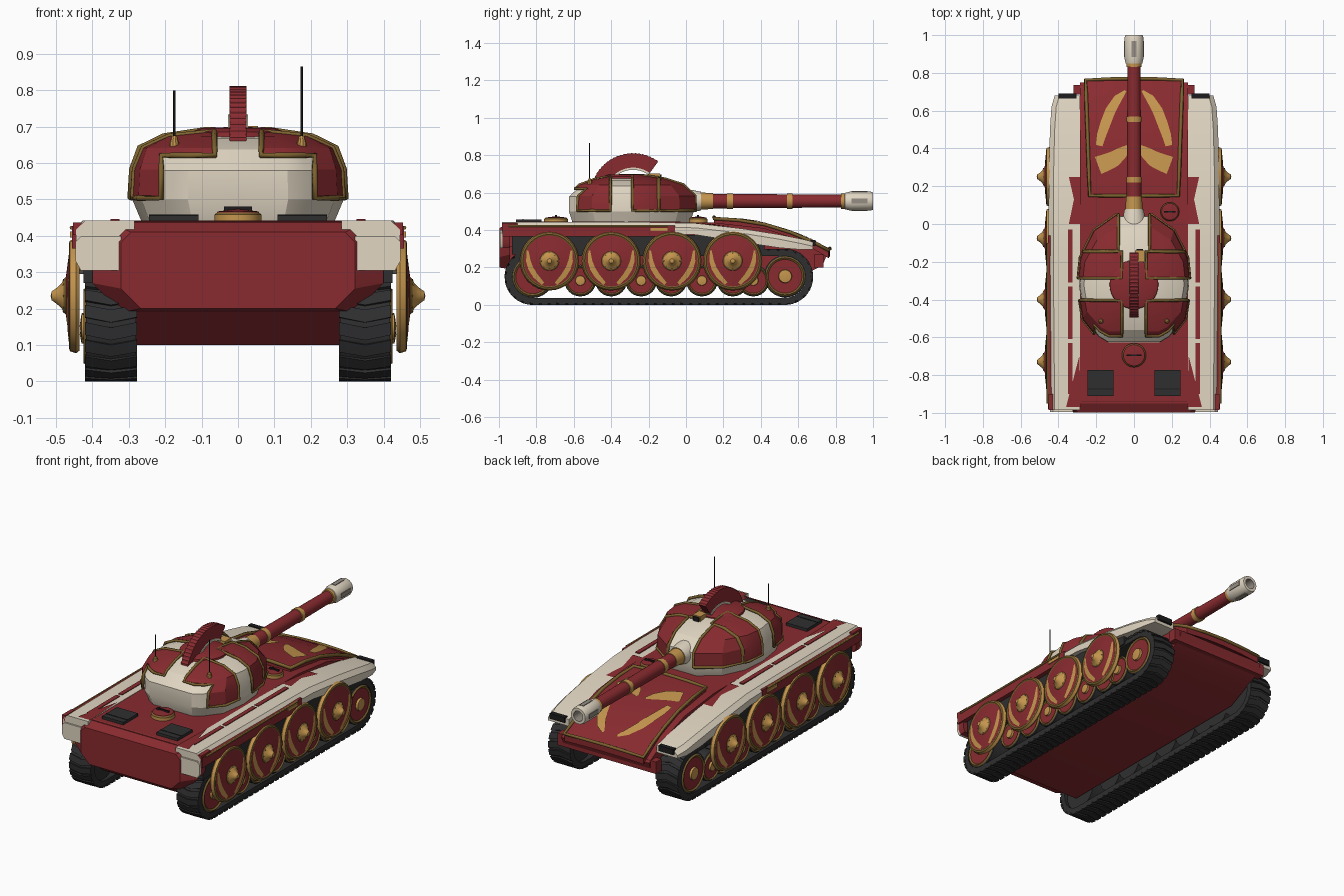
import bpy, bmesh, math
from mathutils import Vector

if "Cube" in bpy.data.objects:
    bpy.data.objects.remove(bpy.data.objects["Cube"])


def material(name, r, g, b):
    m = bpy.data.materials.new(name)
    m.use_nodes = True
    m.diffuse_color = (r, g, b, 1)
    m.node_tree.nodes["Principled BSDF"].inputs["Base Color"].default_value = (r, g, b, 1)
    return m


RED = material("deep red", .25, .024, .029)
CREAM = material("cream", .75, .67, .54)
GOLD = material("gold", .55, .3, .075)
TRIM = material("dark gold", .2, .12, .028)
RUBBER = material("track black", .028, .028, .03)
DARK = material("dark metal", .012, .012, .013)
SHADE = material("slot grey", .3, .27, .23)


def mesh(name, verts, faces, mats, facing=None, angle=30):
    """Mesh object; mats is one material or one per face."""
    if not isinstance(mats, list):
        mats = [mats] * len(faces)
    slots = list(dict.fromkeys(mats))
    bm = bmesh.new()
    vs = [bm.verts.new(v) for v in verts]
    for f, m in zip(faces, mats):
        bm.faces.new([vs[i] for i in f]).material_index = slots.index(m)
    bmesh.ops.remove_doubles(bm, verts=bm.verts, dist=1e-5)
    bmesh.ops.recalc_face_normals(bm, faces=bm.faces)
    bm.normal_update()
    if facing and sum(f.normal.dot(Vector(facing)) for f in bm.faces) < 0:
        bmesh.ops.reverse_faces(bm, faces=bm.faces)
    me = bpy.data.meshes.new(name)
    bm.to_mesh(me)
    bm.free()
    for m in slots:
        me.materials.append(m)
    me.shade_smooth()
    me.set_sharp_from_angle(angle=math.radians(angle))
    ob = bpy.data.objects.new(name, me)
    bpy.context.collection.objects.link(ob)
    return ob


def loft(name, rings, mat, caps=True, cyclic=False, angle=30):
    n, k = len(rings[0]), len(rings)
    faces = [(a * n + i, a * n + (i + 1) % n, (a + 1) % k * n + (i + 1) % n, (a + 1) % k * n + i)
             for a in range(k if cyclic else k - 1) for i in range(n)]
    if caps:
        faces += [tuple(range(n)), tuple(range((k - 1) * n, k * n))]
    return mesh(name, [p for r in rings for p in r], faces, mat, None, angle)


def box(name, lo, hi, mat):
    ring = lambda z: [(lo[0], lo[1], z), (hi[0], lo[1], z), (hi[0], hi[1], z), (lo[0], hi[1], z)]
    return loft(name, [ring(lo[2]), ring(hi[2])], mat)


def lathe(name, loc, axis, prof, mats, n=32):
    """Revolve (radius, height) points; one material per profile segment."""
    q = Vector(axis).to_track_quat('Z', 'Y')
    verts = [Vector(loc) + q @ Vector((r * math.cos(t), r * math.sin(t), h))
             for r, h in prof for t in [math.tau * i / n for i in range(n)]]
    faces, fm = [], []
    for a in range(len(prof) - 1):
        for i in range(n):
            j = (i + 1) % n
            faces.append((a * n + i, a * n + j, (a + 1) * n + j, (a + 1) * n + i))
            fm.append(mats[a] if isinstance(mats, list) else mats)
    return mesh(name, verts, faces, fm)


def tube(name, pts, r, mat, cyclic=False):
    cu = bpy.data.curves.new(name, 'CURVE')
    cu.dimensions = '3D'
    cu.bevel_depth, cu.bevel_resolution, cu.use_fill_caps = r, 1, True
    sp = cu.splines.new('POLY')
    sp.points.add(len(pts) - 1)
    for p, co in zip(sp.points, pts):
        p.co = (*co, 1)
    sp.use_cyclic_u = cyclic
    cu.materials.append(mat)
    bpy.context.collection.objects.link(bpy.data.objects.new(name, cu))


def stroke(name, pts, widths, surface, facing, mat):
    """Painted stroke laid on a surface, one half-width per point."""
    n, verts = len(pts), []
    for i, (p, w) in enumerate(zip(pts, widths)):
        t = (Vector(pts[min(i + 1, n - 1)]) - Vector(pts[max(i - 1, 0)])).normalized()
        verts += [surface(p[0] - t.y * w, p[1] + t.x * w), surface(p[0] + t.y * w, p[1] - t.x * w)]
    mesh(name, verts, [(2 * i, 2 * i + 1, 2 * i + 3, 2 * i + 2) for i in range(n - 1)], mat, facing)


def lerp(table, x):
    for (a, p), (b, q) in zip(table, table[1:]):
        if x <= b:
            break
    return p + (q - p) * (x - a) / (b - a)


# Hull
side = [(-.95, .195), (-.84, .1), (.5, .1), (.73, .21), (.75, .26), (.6, .35), (.42, .41), (.15, .44), (-.95, .44)]
loft("hull", [[(x, y, z) for y, z in side] for x in (-.285, .285)], RED)
deck = [(-.95, .31), (.3, .31), (.3, .37), (-.95, .38)]
loft("sponson", [[(x, y, z) for y, z in deck] for x in (-.33, .33)], RED)
box("nose_bar", (-.32, .685, .2), (.32, .735, .27), RED)


def octagon(y, w, z0, z1, c):
    return [(-w + c, y, z0), (w - c, y, z0), (w, y, z0 + c), (w, y, z1 - c * .5), (w - c * .5, y, z1),
            (-w + c * .5, y, z1), (-w, y, z1 - c * .5), (-w, y, z0 + c)]


loft("rear_plate", [octagon(-.998, .322, .2, .41, .055), octagon(-.94, .4, .19, .442, .08)], RED)

# Raised front armour panel with trim and painted wings
ARC = [(.15, .468), (.28, .46), (.42, .438), (.56, .395), (.68, .345), (.77, .3)]


def glacis(x, y, lift=0.):
    return (x, y - .12 * x * x * (y > .7), lerp(ARC, y) - .15 * x * x + lift)


edge = lambda y: .235 + .035 * (y - .15)
cols = [-1, -.5, 0, .5, 1]
loft("front_panel", [[glacis(c * edge(y), y) for c in cols] + [glacis(c * edge(y), y, -.04) for c in cols[::-1]]
                     for y, _ in ARC], RED)
rim = [glacis(-edge(y), y, .002) for y, _ in ARC] + [glacis(c * .257, .77, .002) for c in cols[1:-1]]
rim += [glacis(edge(y), y, .002) for y, _ in ARC[::-1]] + [glacis(c * .235, .15, .002) for c in cols[-2:0:-1]]
tube("front_panel_trim", rim, .01, TRIM, True)
for s in (-1, 1):
    on = lambda x, y: glacis(s * x, y, .006)
    stroke("painted_wing", [(.045, .705), (.085, .665), (.125, .6), (.152, .53), (.172, .47), (.185, .415)],
           [.006, .022, .027, .027, .024, .018], on, (0, 0, 1), GOLD)
    stroke("painted_feather", [(.025, .415), (.06, .38), (.105, .345), (.15, .325), (.19, .31)],
           [.008, .03, .042, .046, .048], on, (0, 0, 1), GOLD)

# Fenders, mudflaps, side strips and track guards
FENDER = [(-.985, .445, .442, .385), (-.2, .452, .442, .385), (.05, .452, .437, .375), (.3, .45, .408, .335),
          (.5, .445, .376, .305), (.62, .437, .352, .295), (.68, .42, .338, .297)]
for s in (-1, 1):
    loft("fender", [[(s * a, y, b) for a, b in ((.285, lo), (xo, lo), (xo, hi - .025), (xo - .025, hi), (.285, hi))]
                    for y, xo, hi, lo in FENDER], CREAM)
    fl = [(.322, .305), (.432, .305), (.446, .33), (.446, .385), (.43, .4), (.322, .4)]
    for name, y0, y1, m in (("mudflap", -.994, -.98, CREAM), ("mudflap_backing", -.98, -.94, RED)):
        loft(name, [[(s * a, y, b) for a, b in fl] for y in (y0, y1)], m)
    box("track_guard", (s * .39, -.93, .27), (s * .425, .42, .375), RUBBER)
    box("fender_side_strip", (s * .43, -.98, .365), (s * .456, -.06, .425), RED)
    box("fender_end_strip", (s * .43, -.985, .402), (s * .453, -.9, .437), RED)
    tube("side_rail", [(s * .457, -.95, .422), (s * .457, -.1, .422)], .006, TRIM)
    box("side_clasp", (s * .45, -.19, .395), (s * .461, -.1, .412), GOLD)
    box("front_lamp", (s * .305, .665, .316), (s * .4, .692, .348), DARK)
    for a, b in ((-.9, -.63), (-.61, -.33), (-.31, -.03)):
        box("fender_stripe", (s * .325, a, .44), (s * .35, b, .446), RED)
    for tri in ([(.28, 0), (.345, 0), (.318, .13), (.345, .25), (.28, .25)], [(.28, -.97), (.36, -.97), (.29, -.7)]):
        mesh("fender_shard", [(s * x, y, lerp([(f[0], f[2]) for f in FENDER], y) + .004) for x, y in tri],
             [tuple(range(len(tri)))], RED, (0, 0, 1))
    box("engine_grille", (s * .108, -.91, .44), (s * .245, -.772, .456), RUBBER)
    box("grille_groove", (s * .108, -.875, .45), (s * .245, -.87, .458), DARK)

# Deck hatches
for name, x, y, r in (("engine_hatch", 0, -.695, .064), ("driver_hatch", .19, .065, .05)):
    lathe(name, (x, y, .44), (0, 0, 1), [(r, 0), (r, .018), (r * .9, .024), (r * .88, .027), (0, .034)],
          [GOLD, TRIM, RED, RED], 24)
    box(name + "_handle", (x - r * .6, y - .005, .47), (x + r * .6, y + .005, .48), DARK)

# Tracks
Y0, Y1, ZC, R = -.82, .53, .15, .143
LENGTH = 2 * (Y1 - Y0) + math.tau * R


def track(d, r):
    """Point on the track loop at distance d, offset to radius r."""
    d, run, half = d % LENGTH, Y1 - Y0, math.pi * R
    if d < run:
        return (Y0 + d, ZC - r)
    if d < run + half:
        a = (d - run) / R
        return (Y1 + r * math.sin(a), ZC - r * math.cos(a))
    if d < 2 * run + half:
        return (Y1 - (d - run - half), ZC + r)
    a = (d - 2 * run - half) / R
    return (Y0 - r * math.sin(a), ZC + r * math.cos(a))


LINKS = 76
for s in (-1, 1):
    at = lambda x, d, r: (s * x, *track(d, r))
    rings = [[at(.28, d, .112), at(.418, d, .112), at(.418, d, R), at(.28, d, R)]
             for d in [LENGTH * i / LINKS for i in range(LINKS)]]
    loft("track_belt", rings, RUBBER, False, True)
    verts, faces = [], []
    for i in range(LINKS):
        for xa, xb in ((.278, .349), (.42, .349)):
            d, b = LENGTH * i / LINKS, len(verts)
            verts += [at(x, d + e + k, r) for r in (.138, .15) for x, k in ((xa, 0), (xb, .014)) for e in (0, .034)]
            faces += [tuple(b + j for j in f) for f in ((0, 1, 3, 2), (4, 5, 7, 6), (0, 1, 5, 4),
                                                        (2, 3, 7, 6), (0, 2, 6, 4), (1, 3, 7, 5))]
    mesh("track_cleats", verts, faces, RUBBER)

    # Road wheels and end wheels
    wheels = [(y, .13, .085) for y in (-.565, -.4, -.24, -.08, .085, .25, .36)] + [(Y0, .15, .113), (Y1, .153, .113)]
    for y, z, r in wheels:
        lathe("road_wheel", (s * .3, y, z), (s, 0, 0),
              [(0, 0), (r, 0), (r, .113), (r * .94, .117), (r * .88, .125), (r * .8, .118), (r * .32, .118),
               (r * .3, .13), (0, .135)], [RUBBER, RUBBER, RUBBER, TRIM, TRIM, RED, GOLD, GOLD], 24)

    # Round side shields with boss and painted streaks
    for y in (-.73, -.4, -.075, .25):
        lathe("wheel_shield", (s * .435, y, .235), (s, 0, 0),
              [(0, 0), (.15, 0), (.158, .01), (.152, .027), (.142, .03), (.136, .027), (.052, .038), (.046, .044),
               (.034, .05), (.022, .063), (.012, .077), (0, .08)],
              [RED, GOLD, GOLD, TRIM, TRIM, RED, TRIM, GOLD, GOLD, GOLD, GOLD])
        for i in range(8):
            a = math.tau * i / 8
            lathe("boss_rivet", (s * .477, y + .042 * math.cos(a), .235 + .042 * math.sin(a)), (s, 0, 0),
                  [(.006, -.01), (.005, .003), (0, .005)], TRIM, 6)
        on = lambda a, b: (s * (.4755 - .131 * (math.hypot(a, b) - .052)), y + a, .235 + b)
        for m in (-1, 1):
            stroke("shield_streak", [(m * p, q) for p, q in ((.117, .055), (.113, 0), (.1, -.04), (.075, -.08),
                                                          (.035, -.122))], [.005, .012, .014, .014, .009],
                   on, (s, 0, 0), GOLD)

# Turret body
PLAN = [(0, .045), (.09, .045), (.21, -.04), (.28, -.18), (.295, -.33), (.27, -.5), (.19, -.6), (.14, -.63), (0, -.63)]
TIERS = [(.44, .9, .93), (.5, .985, .99), (.58, .97, .985), (.637, .9, .8), (.667, .68, .55), (.682, .3, .25)]
outline = PLAN + [(-x, y) for x, y in PLAN[7:0:-1]]
turret = loft("turret", [[(x * sx, -.29 + (y + .29) * sy, z) for x, y in outline] for z, sx, sy in TIERS],
              CREAM, angle=22)


def armour(name, s, limits, notch=False):
    """Armour plate cut from the turret skin: limits are (axis, sign, value), with trim along its border."""
    bm = bmesh.new()
    bm.from_mesh(turret.data)

    def cut(axis, sign, value, clear):
        no = Vector((0, 0, 0))
        no[axis] = -sign
        bmesh.ops.bisect_plane(bm, geom=bm.verts[:] + bm.edges[:] + bm.faces[:], plane_co=-no * sign * value,
                               plane_no=no, clear_outer=clear)

    for limit in limits:
        cut(*limit, True)
    if notch:
        cut(0, 1, s * .205, False)
        cut(2, 1, .617, False)
        low = [f for f in bm.faces if abs(f.calc_center_median().x) < .205 and f.calc_center_median().z < .617]
        bmesh.ops.delete(bm, geom=low, context='FACES')
    centre = Vector((0, -.29, .48))
    for v in bm.verts:
        v.co += (v.co - centre).normalized() * .01
    bm.verts.index_update()
    mesh(name, [v.co.copy() for v in bm.verts], [tuple(v.index for v in f.verts) for f in bm.faces], RED,
         (s, 0, 1), 22)
    border = [e for e in bm.edges if e.is_boundary]
    v, pts = border[0].verts[0], []
    while e := next((e for e in border if v in e.verts), None):
        pts.append(v.co.copy())
        v = e.other_vert(v)
        border.remove(e)
    tube(name + "_trim", pts, .008, TRIM, True)
    bm.free()


# Turret armour plates, mirrored
for s in (-1, 1):
    inner, base = (0, s, s * .062), (2, 1, .503)
    armour("turret_front_armour", s, [(0, s, s * .08), base, (1, 1, -.148)])
    armour("turret_side_armour", s, [inner, base, (1, -1, -.152), (1, 1, -.287)])
    armour("turret_rear_armour", s, [inner, base, (1, -1, -.4)], True)
    # Antenna
    lathe("antenna_base", (s * .175, -.515, .63), (0, 0, 1), [(.013, 0), (.013, .025), (.007, .045), (0, .045)], GOLD, 10)
    tube("antenna", [(s * .175, -.515, .67), (s * .175, -.515, .865 if s > 0 else .8)], .003, DARK)

# Commander's cupola, sight and crest
lathe("cupola", (0, -.32, .66), (0, 0, 1), [(.132, 0), (.128, .026), (.1, .036), (0, .04)], RED)
box("sight", (.005, -.2, .66), (.055, -.14, .702), GOLD)
box("sight_glass", (.012, -.141, .672), (.048, -.132, .696), DARK)
FINS = 22
crest, holder = [], []
for i in range(2 * FINS + 1):
    a = math.radians(54 + 111 * i / (2 * FINS))
    w, ro = (.024, .23) if i % 2 else (.022, .227)
    for ring, half, lo, hi in ((crest, w, .15, ro), (holder, .027, .14, .152)):
        ring.append([(x, -.283 + r * math.cos(a), .582 + r * math.sin(a))
                     for x, r in ((-half, lo), (half, lo), (half, hi), (-half, hi))])
loft("crest", crest, RED)
loft("crest_holder", holder, CREAM)

# Gun with mantlet, bands and slotted muzzle
GUN = (0, 0, .555)
lathe("mantlet", GUN, (0, 1, 0), [(0, -.04), (.066, -.04), (.06, .03), (.05, .08), (.046, .08), (.042, .145), (0, .145)],
      [CREAM, CREAM, CREAM, GOLD, GOLD, GOLD], 24)
lathe("barrel", GUN, (0, 1, 0), [(.039, .14), (.034, .85)], RED, 24)
for y in (.22, .54, .83):
    lathe("barrel_band", GUN, (0, 1, 0), [(.03, y), (.041, y), (.041, y + .03), (.03, y + .03)], GOLD, 24)
lathe("muzzle", GUN, (0, 1, 0), [(.034, .845), (.044, .85), (.051, .88), (.051, .985), (.046, 1), (.03, 1), (.03, .93),
                                (0, .93)], [CREAM] * 5 + [SHADE, DARK], 24)
for s in (-1, 1):
    box("muzzle_side_slot", (s * .046, .885, .542), (s * .053, .97, .568), SHADE)
    box("muzzle_top_slot", (-.012, .885, .555 + s * .046), (.012, .97, .555 + s * .053), SHADE)
